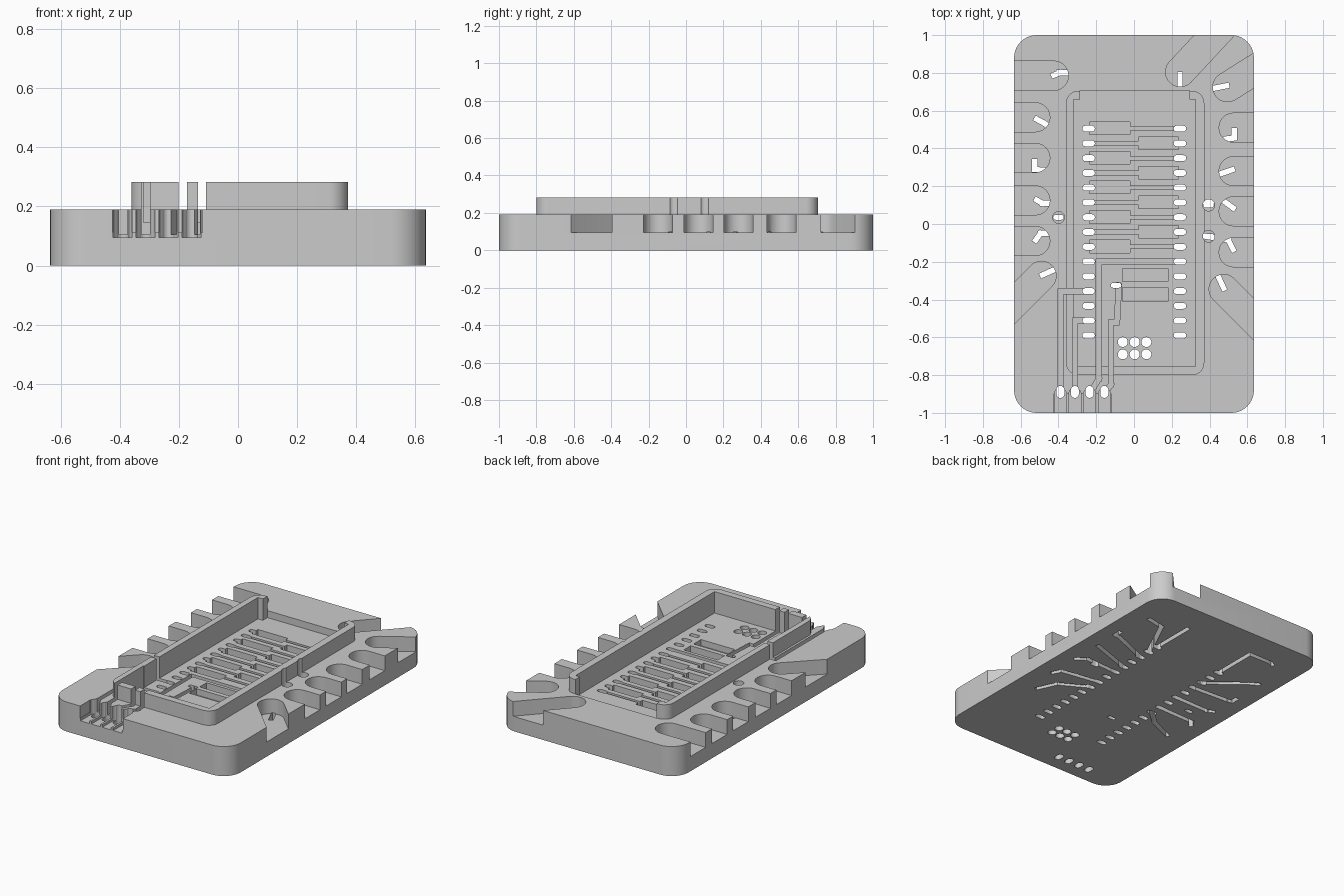
import bpy, bmesh
from math import pi, cos, sin, atan2
from mathutils import Vector

cube = bpy.data.objects.get("Cube")
if cube:
    bpy.data.objects.remove(cube, do_unlink=True)

grey = bpy.data.materials.new("light grey plastic")
grey.use_nodes = True
grey.diffuse_color = (0.6, 0.6, 0.6, 1)
grey.node_tree.nodes["Principled BSDF"].inputs["Base Color"].default_value = (0.6, 0.6, 0.6, 1)


def prism(bm, pts, z0, z1):
    low = [bm.verts.new((x, y, z0)) for x, y in pts]
    high = [bm.verts.new((x, y, z1)) for x, y in pts]
    bm.faces.new(low[::-1])
    bm.faces.new(high)
    n = len(pts)
    for i in range(n):
        j = (i + 1) % n
        bm.faces.new((low[i], low[j], high[j], high[i]))


def rounded(bm, x0, x1, y0, y1, r, z0, z1, seg=10):
    pts = []
    corners = ((x1 - r, y1 - r), (x0 + r, y1 - r), (x0 + r, y0 + r), (x1 - r, y0 + r))
    for k, (cx, cy) in enumerate(corners):
        for i in range(seg + 1):
            a = pi / 2 * (k + i / seg)
            pts.append((cx + r * cos(a), cy + r * sin(a)))
    prism(bm, pts, z0, z1)


def box(bm, x0, x1, y0, y1, z0, z1):
    prism(bm, ((x0, y0), (x1, y0), (x1, y1), (x0, y1)), z0, z1)


def capsule(bm, a, b, r, z0, z1, seg=12):
    # slot with round ends between two points
    t = atan2(b[1] - a[1], b[0] - a[0])
    pts = []
    for c, start in ((b, t - pi / 2), (a, t + pi / 2)):
        for i in range(seg + 1):
            u = start + pi * i / seg
            pts.append((c[0] + r * cos(u), c[1] + r * sin(u)))
    prism(bm, pts, z0, z1)


def stroke(bm, path, w, z0, z1):
    # square-ended channel along a path
    for a, b in zip(path, path[1:]):
        a, b = Vector(a), Vector(b)
        d = (b - a).normalized() * w / 2
        s = Vector((-d.y, d.x))
        a, b = a - d, b + d
        prism(bm, (a - s, b - s, b + s, a + s), z0, z1)


def make(name, bm):
    bmesh.ops.recalc_face_normals(bm, faces=bm.faces)
    mesh = bpy.data.meshes.new(name)
    bm.to_mesh(mesh)
    bm.free()
    ob = bpy.data.objects.new(name, mesh)
    bpy.context.scene.collection.objects.link(ob)
    mesh.materials.append(grey)
    return ob


def combine(target, bm, operation):
    tool = make("cutter", bm)
    tool.hide_render = True
    mod = target.modifiers.new("boolean", "BOOLEAN")
    mod.operation, mod.object, mod.solver, mod.use_self = operation, tool, "EXACT", True
    bpy.context.view_layer.update()
    graph = bpy.context.evaluated_depsgraph_get()
    result = bpy.data.meshes.new_from_object(target.evaluated_get(graph))
    target.modifiers.clear()
    target.data = result
    bpy.data.objects.remove(tool, do_unlink=True)


TOP, LEDGE, FLOOR, DEEP, HIGH = 0.19, 0.095, 0.145, 0.105, 0.4
rows = [0.505 - 0.0782 * i for i in range(15)]

# base slab and raised rim
bm = bmesh.new()
rounded(bm, -0.635, 0.635, -1, 1, 0.12, 0, TOP)
holder = make("controller_holder", bm)
bm = bmesh.new()
rounded(bm, -0.36, 0.372, -0.8, 0.705, 0.065, 0.12, 0.283)
combine(holder, bm, "UNION")

# board pocket, open at the back between two hooks
bm = bmesh.new()
box(bm, -0.32, 0.325, -0.755, 0.66, FLOOR, HIGH)
box(bm, -0.285, 0.295, 0.6, 0.706, FLOOR, HIGH)
combine(holder, bm, "DIFFERENCE")

# wire notches round the edge
bm = bmesh.new()
for y in (0.565, 0.35, 0.125, -0.09):
    capsule(bm, (-0.522, y), (-0.9, y), 0.077, LEDGE, HIGH)
for y in (0.51, 0.28, 0.067, -0.15):
    capsule(bm, (0.527, y), (0.9, y), 0.077, LEDGE, HIGH)
for a, b in (((-0.425, 0.785), (-0.9, 0.785)), ((-0.49, -0.275), (-0.9, -0.685)),
             ((0.475, -0.345), (0.9, -0.77)), ((0.495, 0.725), (0.9, 0.98)),
             ((0.245, 0.805), (0.65, 1.24))):
    capsule(bm, a, b, 0.078, LEDGE, HIGH)
combine(holder, bm, "DIFFERENCE")

# connector recess in the front edge
bm = bmesh.new()
connector = (-0.39, -0.313, -0.235, -0.157)
box(bm, -0.425, -0.12, -1.1, -0.9, 0.112, HIGH)
for x in connector:
    capsule(bm, (x, -0.9), (x, -1.2), 0.032, LEDGE, HIGH)
combine(holder, bm, "DIFFERENCE")

# channels from the pads to the connector
bm = bmesh.new()
for path in (((-0.24, -0.356), (-0.388, -0.356), (-0.388, -0.9)),
             ((-0.24, -0.512), (-0.312, -0.512), (-0.312, -0.9)),
             ((0.24, -0.2), (-0.187, -0.2), (-0.187, -0.82), (-0.235, -0.9)),
             ((-0.08, -0.325), (-0.09, -0.52), (-0.122, -0.52), (-0.122, -0.85), (-0.157, -0.9))):
    stroke(bm, path, 0.028, DEEP, HIGH)
combine(holder, bm, "DIFFERENCE")

# jumper channels across the pocket, wide part on alternate sides
bm = bmesh.new()
for i, y in enumerate(rows[:9]):
    box(bm, -0.24, 0.24, y - 0.01, y + 0.01, DEEP, 0.18)
    if i % 2:
        box(bm, 0.025, 0.235, y - 0.032, y + 0.035, DEEP, 0.18)
    else:
        box(bm, -0.235, -0.02, y - 0.032, y + 0.035, DEEP, 0.18)
# button recesses
box(bm, -0.06, 0.18, -0.305, -0.235, DEEP, 0.18)
box(bm, -0.06, 0.18, -0.41, -0.335, DEEP, 0.18)
combine(holder, bm, "DIFFERENCE")

# through holes: pads, header, connector and wire posts
bm = bmesh.new()
for y in rows:
    for x in (-0.24, 0.243):
        capsule(bm, (x - 0.017, y), (x + 0.017, y), 0.016, -0.1, HIGH, 6)
for x in (-0.06, 0.003, 0.065):
    for y in (-0.625, -0.69):
        capsule(bm, (x, y), (x + 0.001, y), 0.026, -0.1, HIGH, 10)
for x in connector:
    capsule(bm, (x, -0.9), (x, -0.878), 0.021, -0.1, HIGH, 8)
for x, y in ((-0.4, 0.035), (0.395, 0.1), (0.395, -0.065), (-0.095, -0.325)):
    capsule(bm, (x - 0.015, y), (x + 0.015, y), 0.013, -0.1, HIGH, 6)
combine(holder, bm, "DIFFERENCE")
bm = bmesh.new()
for x, y in ((-0.4, 0.035), (0.395, 0.1), (0.395, -0.065)):
    capsule(bm, (x, y), (x + 0.001, y), 0.031, LEDGE, HIGH, 10)
combine(holder, bm, "DIFFERENCE")

# wire grooves in the underside, opening into the notches
bm = bmesh.new()
for path in (
        ((-0.24, rows[0]), (-0.24, 0.8), (-0.395, 0.8), (-0.425, 0.788)),
        ((-0.24, rows[2]), (-0.47, 0.53), (-0.515, 0.555)),
        ((-0.24, rows[3]), (-0.49, 0.285), (-0.526, 0.29), (-0.526, 0.33)),
        ((-0.24, rows[5]), (-0.485, 0.11), (-0.515, 0.127)),
        ((-0.24, rows[7]), (-0.495, -0.05), (-0.52, -0.085)),
        ((-0.24, rows[8]), (-0.33, -0.2), (-0.485, -0.27)),
        ((0.243, rows[0]), (0.243, 0.79)),
        ((0.243, rows[1]), (0.38, 0.71), (0.49, 0.732)),
        ((0.243, rows[2]), (0.49, 0.45), (0.53, 0.455), (0.53, 0.495)),
        ((0.243, rows[4]), (0.52, 0.287)),
        ((0.243, rows[5]), (0.47, 0.125), (0.525, 0.085)),
        ((0.243, rows[7]), (0.5, -0.085), (0.525, -0.135)),
        ((0.243, rows[8]), (0.42, -0.22), (0.475, -0.34))):
    stroke(bm, path, 0.028, -0.1, 0.099)
combine(holder, bm, "DIFFERENCE")

# smooth round corners, crisp edges
bpy.ops.object.select_all(action="DESELECT")
holder.select_set(True)
bpy.context.view_layer.objects.active = holder
bpy.ops.object.shade_smooth_by_angle(angle=0.5)
